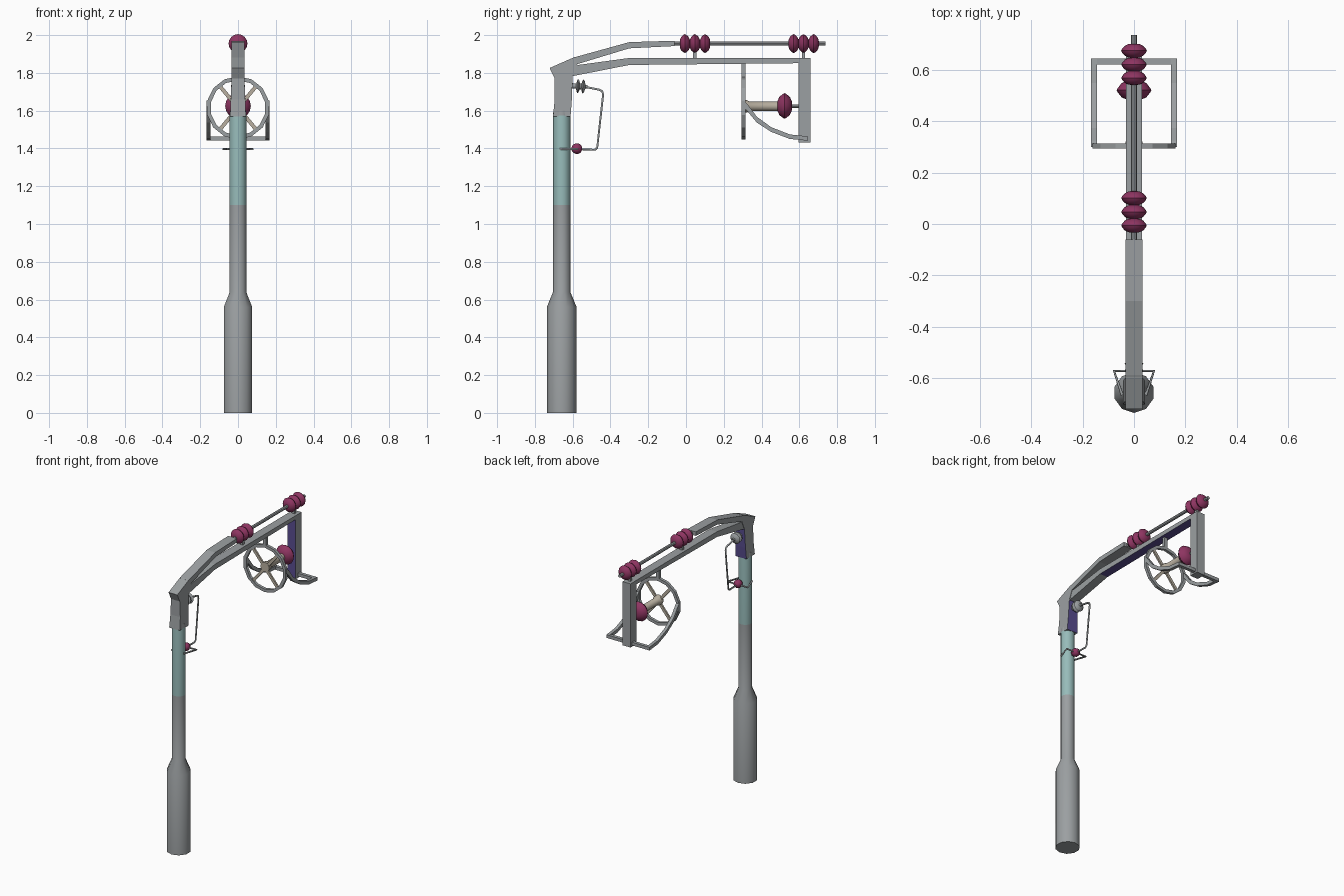
import bpy, bmesh, math
from mathutils import Vector, Matrix

if "Cube" in bpy.data.objects:
    bpy.data.objects.remove(bpy.data.objects["Cube"])


def mat(name, r, g, b):
    m = bpy.data.materials.new(name)
    m.diffuse_color = (r, g, b, 1)
    m.use_nodes = True
    m.node_tree.nodes["Principled BSDF"].inputs["Base Color"].default_value = m.diffuse_color
    return m


GREY = mat("steel grey", 0.33, 0.35, 0.36)
TEAL = mat("pale teal", 0.31, 0.50, 0.49)
PLUM = mat("plum ceramic", 0.27, 0.035, 0.12)
CREAM = mat("cream", 0.48, 0.43, 0.35)
VIOLET = mat("violet", 0.10, 0.075, 0.28)


def finish(bm, name, mats, smooth=False):
    bmesh.ops.recalc_face_normals(bm, faces=bm.faces)
    me = bpy.data.meshes.new(name)
    bm.to_mesh(me)
    bm.free()
    ob = bpy.data.objects.new(name, me)
    bpy.context.collection.objects.link(ob)
    for m in mats:
        me.materials.append(m)
    if smooth:
        bpy.ops.object.select_all(action='DESELECT')
        ob.select_set(True)
        bpy.context.view_layer.objects.active = ob
        bpy.ops.object.shade_smooth_by_angle(angle=math.radians(40))
    return ob


def lathe(name, profile, loc, axis, sides, mats, rule=None, spin=0.0):
    """Revolve (radius, distance) pairs around an axis through loc."""
    bm = bmesh.new()
    rot = Vector((0, 0, 1)).rotation_difference(Vector(axis)).to_matrix()
    rings = []
    for r, t in profile:
        ring = []
        for i in range(sides):
            a = spin + 2 * math.pi * i / sides
            ring.append(bm.verts.new(rot @ Vector((r * math.cos(a), r * math.sin(a), t)) + Vector(loc)))
        rings.append(ring)
    for a, b in zip(rings, rings[1:]):
        for i in range(sides):
            j = (i + 1) % sides
            bm.faces.new((a[i], a[j], b[j], b[i]))
    bm.faces.new(rings[0])
    bm.faces.new(rings[-1])
    if rule:
        for f in bm.faces:
            f.material_index = rule(f)
    return finish(bm, name, mats, True)


def prism(name, outline, x0, x1, mats=(GREY,), rule=None, width=None):
    """Extrude a (y, z) outline along x; width(z) optionally scales x."""
    bm = bmesh.new()
    sides = []
    for x in (x0, x1):
        sides.append([bm.verts.new((x * (width(z) if width else 1), y, z)) for y, z in outline])
    a, b = sides
    n = len(outline)
    for i in range(n):
        j = (i + 1) % n
        bm.faces.new((a[i], a[j], b[j], b[i]))
    bm.faces.new(a)
    bm.faces.new(b)
    bmesh.ops.recalc_face_normals(bm, faces=bm.faces)
    bm.normal_update()
    if rule:
        for f in bm.faces:
            f.material_index = rule(f)
    return finish(bm, name, mats)


def rect(y0, y1, z0, z1):
    return [(y0, z0), (y1, z0), (y1, z1), (y0, z1)]


def wire(name, points, radius, closed=False):
    cu = bpy.data.curves.new(name, 'CURVE')
    cu.dimensions = '3D'
    cu.bevel_depth = radius
    cu.bevel_resolution = 1
    cu.use_fill_caps = True
    sp = cu.splines.new('POLY')
    sp.points.add(len(points) - 1)
    for p, co in zip(sp.points, points):
        p.co = (*co, 1)
    sp.use_cyclic_u = closed
    cu.materials.append(GREY)
    ob = bpy.data.objects.new(name, cu)
    bpy.context.collection.objects.link(ob)
    bpy.ops.object.select_all(action='DESELECT')
    ob.select_set(True)
    bpy.context.view_layer.objects.active = ob
    bpy.ops.object.convert(target='MESH')


# Pole with wide base and teal band
PY = -0.658
lathe("pole", [(0.079, 0), (0.079, 0.56), (0.046, 0.64), (0.046, 1.10), (0.046, 1.575), (0.044, 1.60)],
      (0, PY, 0), (0, 0, 1), 10, [GREY, TEAL],
      lambda f: 1 if 1.1 < f.calc_center_median().z < 1.57 else 0, -math.pi / 2)

# Elbow head, violet on its inner side
prism("elbow_head", [(-0.704, 1.57), (-0.695, 1.66), (-0.695, 1.77), (-0.722, 1.826), (-0.59, 1.884),
                     (-0.575, 1.842), (-0.60, 1.783), (-0.605, 1.65), (-0.611, 1.57)],
      -1, 1, (GREY, VIOLET),
      lambda f: 1 if f.normal.y > 0.8 and f.calc_center_median().z < 1.80 else 0,
      lambda z: 0.042 - 0.008 * min(1, (z - 1.57) / 0.2))

# Two arm beams
prism("upper_beam", [(-0.60, 1.88), (-0.30, 1.963), (-0.06, 1.970), (-0.06, 1.942),
                     (-0.30, 1.930), (-0.60, 1.839)], -0.034, 0.034)
prism("lower_beam", [(-0.60, 1.838), (-0.30, 1.879), (0.66, 1.879), (0.66, 1.852),
                     (-0.30, 1.842), (-0.61, 1.781)], -0.031, 0.031, (GREY, VIOLET),
      lambda f: 1 if f.normal.z < -0.9 and f.calc_center_median().y > 0 else 0)
# End post, violet on its inner side
prism("end_post", rect(0.595, 0.66, 1.432, 1.86), -0.031, 0.031, (GREY, VIOLET),
      lambda f: 1 if f.normal.y < -0.9 else 0)

# Top rod, its insulator discs and stands
lathe("top_rod", [(0.011, -0.08), (0.011, 0.738)], (0, 0, 1.955), (0, 1, 0), 8, [GREY])
DISC = [(0.012, -0.027), (0.022, -0.026), (0.036, -0.019), (0.046, -0.008), (0.050, 0),
        (0.046, 0.008), (0.036, 0.019), (0.022, 0.026), (0.012, 0.027)]
for y in (-0.006, 0.047, 0.101, 0.570, 0.622, 0.676):
    lathe("insulator_disc", DISC, (0, y, 1.955), (0, 1, 0), 16, [PLUM])
for y in (0.047, 0.622):
    prism("rod_stand", rect(y - 0.009, y + 0.009, 1.87, 1.95), -0.01, 0.01)

# Wheel ring
WY, WZ, N = 0.305, 1.615, 14
bm = bmesh.new()
rings = [[bm.verts.new((r * math.sin(2 * math.pi * i / N), y, WZ + r * math.cos(2 * math.pi * i / N)))
          for i in range(N)]
         for r, y in ((0.167, 0.295), (0.167, 0.315), (0.146, 0.315), (0.146, 0.295))]
for k in range(4):
    a, b = rings[k], rings[(k + 1) % 4]
    for i in range(N):
        j = (i + 1) % N
        bm.faces.new((a[i], a[j], b[j], b[i]))
finish(bm, "wheel_ring", [GREY])
prism("wheel_hanger", rect(0.295, 0.315, 1.765, 1.86), -0.012, 0.012)

# Spokes and hub
for deg in (50, 130, 230, 310):
    a = math.radians(deg)
    d = (math.cos(a), 0, math.sin(a))
    bm = bmesh.new()
    bmesh.ops.create_cube(bm, size=1)
    m = (Matrix.Translation((0.075 * d[0], WY, WZ + 0.075 * d[2])) @ Matrix.Rotation(-a, 4, 'Y')
         @ Matrix.Diagonal((0.15, 0.012, 0.020, 1)))
    bm.transform(m)
    finish(bm, "spoke", [CREAM])
lathe("hub", [(0.034, -0.008), (0.032, 0.02), (0.025, 0.03), (0.025, 0.19)],
      (0, WY, WZ + 0.008), (0, 1, 0), 12, [CREAM])
lathe("hub_insulator", [(0.025, -0.038), (0.048, -0.028), (0.063, -0.009), (0.068, 0),
                        (0.063, 0.009), (0.048, 0.028), (0.025, 0.038)],
      (0, 0.522, WZ + 0.010), (0, 1, 0), 16, [PLUM])
lathe("hub_pin", [(0.009, 0), (0.009, 0.06)], (0, 0.55, WZ + 0.008), (0, 1, 0), 8, [GREY])

# Curved side guards and cross bar
TOP = [(0.300, 1.655), (0.325, 1.635), (0.375, 1.568), (0.45, 1.513), (0.55, 1.474), (0.645, 1.464)]
LOW = [(0.645, 1.442), (0.55, 1.450), (0.45, 1.488), (0.375, 1.537), (0.325, 1.597), (0.300, 1.625)]
for s in (-1, 1):
    prism("side_guard", TOP + LOW, s * 0.145, s * 0.167)
prism("guard_cross_bar", rect(0.622, 0.645, 1.442, 1.464), -0.167, 0.167)

# Small terminal under the elbow
ax = (0, 1, -0.06)
lathe("terminal", [(0.014, 0), (0.014, 0.03), (0.036, 0.037), (0.036, 0.043), (0.016, 0.050),
                   (0.016, 0.058), (0.038, 0.066), (0.030, 0.074), (0.010, 0.080), (0.008, 0.09)],
      (0, -0.612, 1.732), ax, 12, [GREY])
# Jumper wire, its bead and the pole clamp
wire("jumper_wire", [(0, -0.54, 1.727), (0, -0.46, 1.711), (0, -0.443, 1.703), (0, -0.439, 1.685),
                     (0, -0.470, 1.405), (0, -0.482, 1.393), (0, -0.62, 1.398)], 0.006)
lathe("jumper_bead", [(0.008, -0.028), (0.021, -0.020), (0.028, -0.006), (0.028, 0.006),
                      (0.021, 0.020), (0.008, 0.028)], (0, -0.578, 1.399), (0, 1, 0), 12, [PLUM])
wire("pole_clamp", [(-0.046, -0.668, 1.396), (-0.078, -0.573, 1.396),
                    (0.078, -0.573, 1.396), (0.046, -0.668, 1.396)], 0.006)
